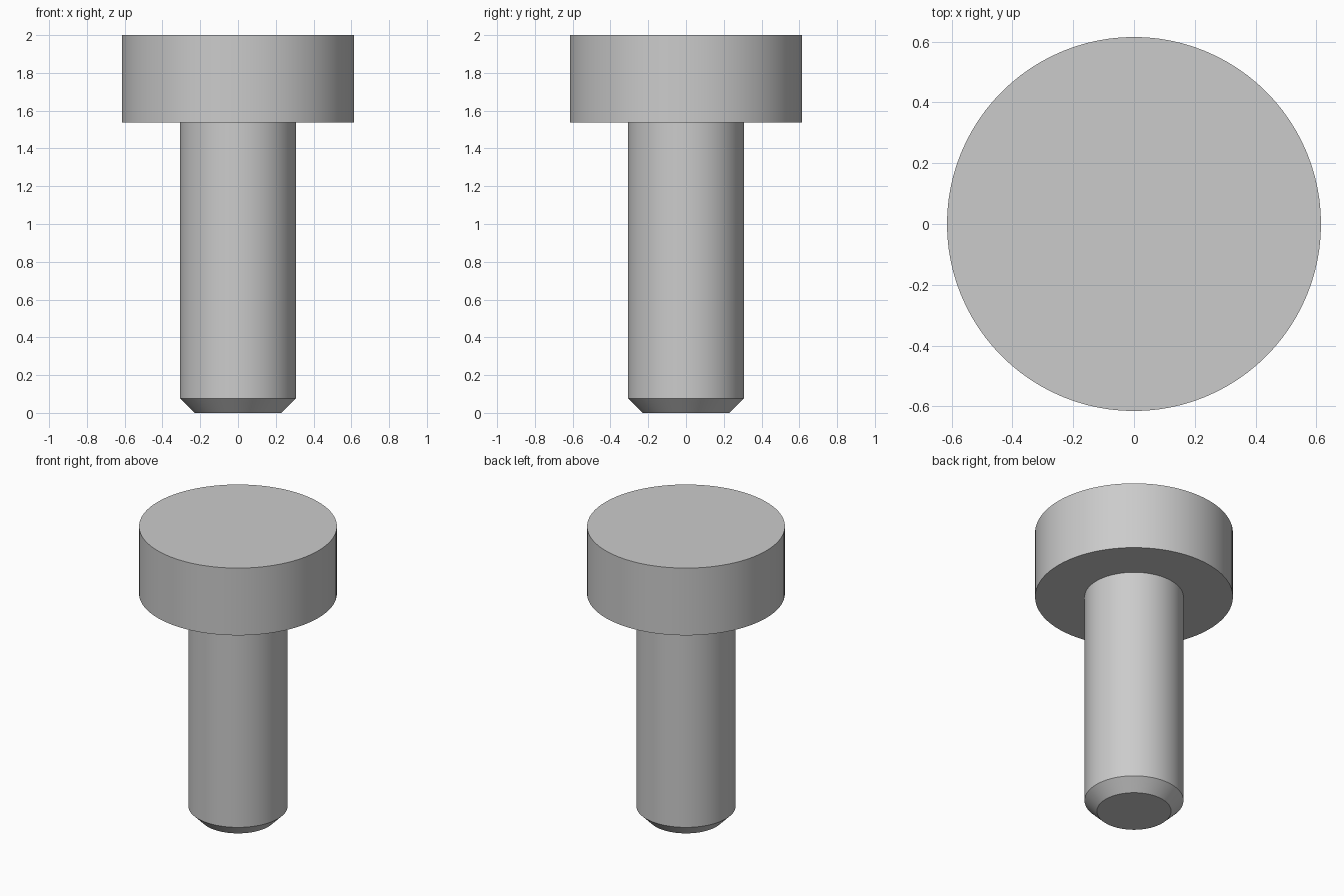
import bpy
import bmesh
from math import cos, sin, tau, radians

cube = bpy.data.objects.get("Cube")
if cube:
    bpy.data.objects.remove(cube, do_unlink=True)

SEGMENTS = 96
SHANK_R = 0.3077
HEAD_R = 2 * SHANK_R
CHAMFER = 0.0769
HEAD_Z = 1.5385
TOP_Z = 2.0

# Plain grey metal
grey = bpy.data.materials.new("grey_metal")
grey.use_nodes = True
colour = (0.6, 0.6, 0.6, 1)
grey.diffuse_color = colour
grey.node_tree.nodes["Principled BSDF"].inputs["Base Color"].default_value = colour


def lathe(name, profile, cap_first=False, cap_last=False):
    """Turn a bottom-to-top (radius, z) profile around the z axis."""
    bm = bmesh.new()
    rings = []
    for r, z in profile:
        rings.append([bm.verts.new((r * cos(tau * i / SEGMENTS), r * sin(tau * i / SEGMENTS), z))
                      for i in range(SEGMENTS)])
    for low, high in zip(rings, rings[1:]):
        for i in range(SEGMENTS):
            j = (i + 1) % SEGMENTS
            bm.faces.new((low[i], low[j], high[j], high[i]))
    if cap_first:
        bm.faces.new(rings[0][::-1])
    if cap_last:
        bm.faces.new(rings[-1])
    mesh = bpy.data.meshes.new(name)
    bm.to_mesh(mesh)
    bm.free()
    mesh.materials.append(grey)
    obj = bpy.data.objects.new(name, mesh)
    bpy.context.collection.objects.link(obj)
    bpy.ops.object.select_all(action='DESELECT')
    obj.select_set(True)
    bpy.context.view_layer.objects.active = obj
    bpy.ops.object.shade_smooth_by_angle(angle=radians(30))
    return obj


# Shank with chamfered tip, open where it meets the head
lathe("shank", [(SHANK_R - CHAMFER, 0), (SHANK_R, CHAMFER), (SHANK_R, HEAD_Z)], cap_first=True)

# Cylindrical head with a flat ring underneath
lathe("head", [(SHANK_R, HEAD_Z), (HEAD_R, HEAD_Z), (HEAD_R, TOP_Z)], cap_last=True)
